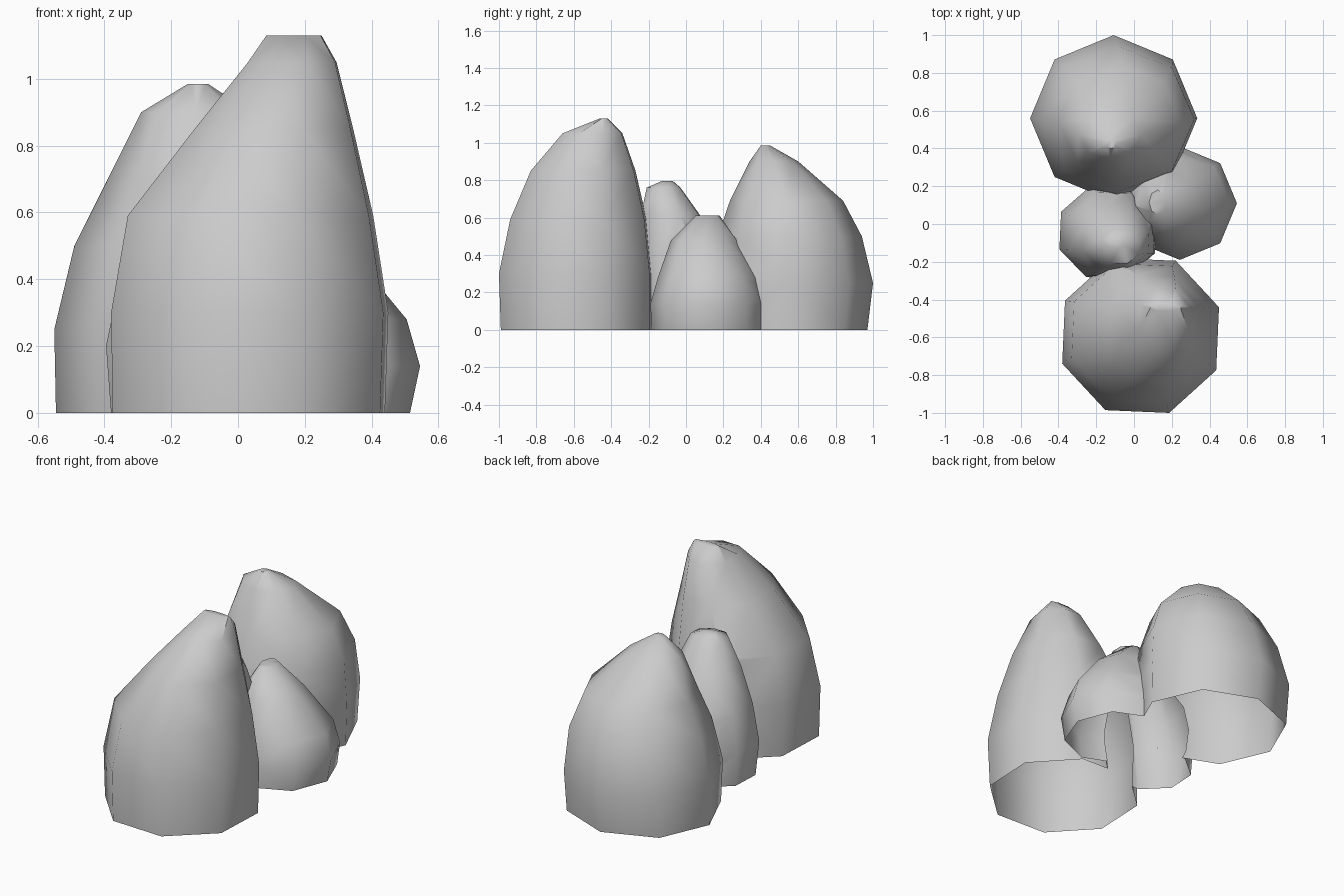
import bpy, bmesh, math

if "Cube" in bpy.data.objects:
    bpy.data.objects.remove(bpy.data.objects["Cube"])


def rock(name, phase, rings):
    """Loft eight-sided rings (z, x0, x1, y0, y1) into a closed boulder."""
    angles = [math.radians(phase + 45 * k) for k in range(8)]
    reach = max(math.cos(a) for a in angles)
    bm = bmesh.new()
    loops = []
    for z, x0, x1, y0, y1 in rings:
        loops.append([bm.verts.new(((x0 + x1) / 2 + (x1 - x0) / 2 * math.cos(a) / reach,
                                    (y0 + y1) / 2 + (y1 - y0) / 2 * math.sin(a) / reach, z))
                      for a in angles])
    for low, high in zip(loops, loops[1:]):
        for k in range(8):
            n = (k + 1) % 8
            bm.faces.new((low[k], low[n], high[n], high[k]))
    bm.faces.new(loops[-1])
    bm.faces.new(loops[0][::-1])
    bmesh.ops.triangulate(bm, faces=bm.faces[:])
    mesh = bpy.data.meshes.new(name)
    bm.to_mesh(mesh)
    bm.free()
    obj = bpy.data.objects.new(name, mesh)
    bpy.context.collection.objects.link(obj)
    return obj


# Tall front boulder, peak leaning right and back
cluster = rock("rock_cluster", 20, [
    (0, -.375, .44, -.99, -.18), (.3, -.38, .45, -1.0, -.18),
    (.59, -.33, .405, -.94, -.21), (.85, -.13, .345, -.83, -.27),
    (1.05, .03, .295, -.66, -.34), (1.13, .085, .25, -.46, -.42)])

others = [
    # Wide back boulder
    rock("back_rock", 0, [
        (0, -.545, .33, .14, .97), (.25, -.55, .335, .12, 1.0),
        (.5, -.49, .32, .17, .94), (.69, -.395, .25, .235, .84),
        (.9, -.29, .04, .34, .60), (.985, -.15, -.09, .40, .45)]),
    # Low right boulder
    rock("right_rock", 0, [
        (0, -.05, .515, -.185, .415), (.14, -.06, .545, -.19, .41),
        (.28, -.05, .505, -.15, .38), (.48, .0, .34, -.08, .27),
        (.61, .08, .17, .05, .18)]),
    # Slim middle boulder wedged between the others
    rock("middle_rock", 20, [
        (0, -.38, .10, -.26, .18), (.2, -.395, .12, -.29, .20),
        (.42, -.35, .11, -.28, .17), (.62, -.27, .08, -.24, .07),
        (.76, -.18, .03, -.21, -.03), (.795, -.14, -.05, -.13, -.07)]),
]

# Merge the boulders so no surface is left inside
bpy.context.view_layer.objects.active = cluster
cluster.select_set(True)
for part in others:
    mod = cluster.modifiers.new("merge", 'BOOLEAN')
    mod.operation = 'UNION'
    mod.solver = 'EXACT'
    mod.object = part
    bpy.ops.object.modifier_apply(modifier=mod.name)
    bpy.data.objects.remove(part)

# Open underside
bm = bmesh.new()
bm.from_mesh(cluster.data)
under = [f for f in bm.faces if all(v.co.z < 1e-4 for v in f.verts)]
bmesh.ops.delete(bm, geom=under, context='FACES')
bm.to_mesh(cluster.data)
bm.free()
bpy.ops.object.shade_smooth_by_angle(angle=math.radians(50))
